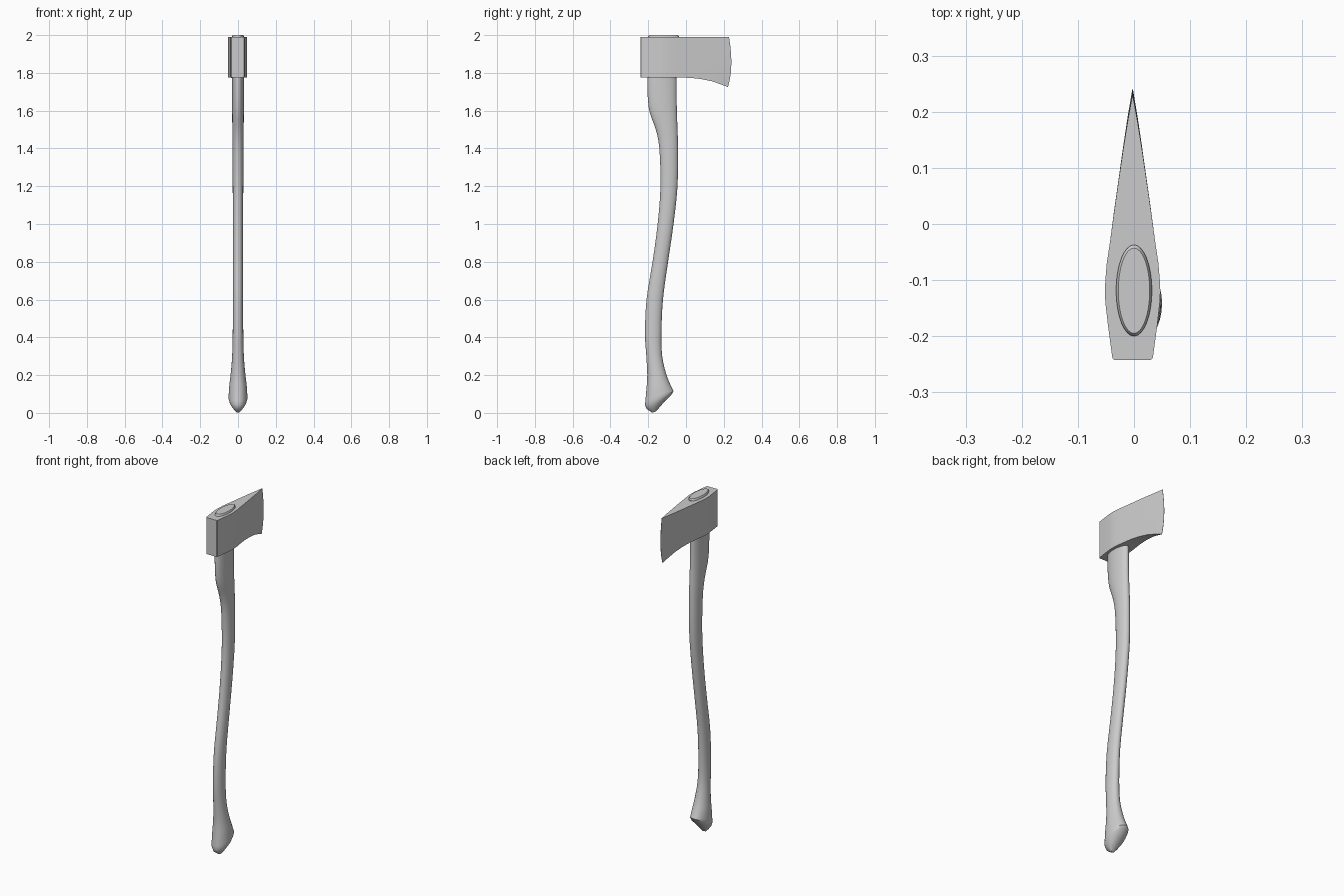
import bpy, bmesh
from math import cos, sin, pi


def finish(name, bm, angle):
    bmesh.ops.recalc_face_normals(bm, faces=bm.faces)
    me = bpy.data.meshes.new(name)
    bm.to_mesh(me)
    bm.free()
    ob = bpy.data.objects.new(name, me)
    bpy.context.collection.objects.link(ob)
    bpy.context.view_layer.objects.active = ob
    ob.select_set(True)
    bpy.ops.object.shade_smooth_by_angle(angle=angle)
    ob.select_set(False)
    return ob


def loft(bm, rings):
    """Skin closed loops of points and cap both ends."""
    loops = [[bm.verts.new(p) for p in r] for r in rings]
    n = len(loops[0])
    for a, b in zip(loops, loops[1:]):
        for i in range(n):
            j = (i + 1) % n
            bm.faces.new((a[i], a[j], b[j], b[i]))
    bm.faces.new(loops[0])
    bm.faces.new(loops[-1])


def spline(pts, steps):
    """Catmull-Rom interpolation through stations."""
    p = [pts[0]] + pts + [pts[-1]]
    out = []
    for a, b, c, d in zip(p, p[1:], p[2:], p[3:]):
        for k in range(steps):
            t = k / steps
            out.append([0.5 * (2*q + (r - o)*t + (2*o - 5*q + 4*r - s)*t*t
                               + (3*q - o - 3*r + s)*t**3)
                        for o, q, r, s in zip(a, b, c, d)])
    return out + [pts[-1]]


# Handle: back y, back z, front y, front z, half width
butt = [(-0.177, 0.001, -0.157, 0.009, 0.010),
        (-0.190, 0.008, -0.115, 0.059, 0.028),
        (-0.209, 0.022, -0.077, 0.096, 0.044)]
shaft = [(-0.217, 0.042, -0.066, 0.115, 0.050),
         (-0.210, 0.120, -0.085, 0.155, 0.047),
         (-0.205, 0.200, -0.106, 0.210, 0.039),
         (-0.210, 0.300, -0.126, 0.300, 0.031),
         (-0.217, 0.420, -0.130, 0.420, 0.028),
         (-0.209, 0.600, -0.122, 0.600, 0.027),
         (-0.177, 0.800, -0.095, 0.800, 0.027),
         (-0.150, 1.000, -0.066, 1.000, 0.027),
         (-0.135, 1.200, -0.045, 1.200, 0.028),
         (-0.141, 1.400, -0.042, 1.400, 0.029),
         (-0.160, 1.500, -0.045, 1.500, 0.030),
         (-0.192, 1.590, -0.048, 1.590, 0.031),
         (-0.203, 1.680, -0.050, 1.680, 0.031),
         (-0.204, 1.780, -0.050, 1.780, 0.031)]
eye = [(-0.200, 1.800, -0.037, 1.800, 0.032),
       (-0.200, 1.994, -0.037, 1.994, 0.032),
       (-0.195, 2.000, -0.043, 2.000, 0.028)]
N = 32
rings = []
for yb, zb, yf, zf, w in butt + spline(shaft, 3) + eye:
    ring = []
    for i in range(N):
        c, s = cos(2*pi*i/N), sin(2*pi*i/N)
        ring.append((w*s, (yb+yf)/2 + (yf-yb)/2*c, (zb+zf)/2 + (zf-zb)/2*c))
    rings.append(ring)
bm = bmesh.new()
loft(bm, rings)
finish("handle", bm, 0.7)

# Axe head: y, half thickness, underside z, share of the blade bow
head = [(-0.242, 0.033, 1.775, 0), (-0.239, 0.036, 1.775, 0),
        (-0.180, 0.044, 1.775, 0), (-0.140, 0.0485, 1.775, 0),
        (-0.120, 0.0495, 1.775, 0), (-0.100, 0.0485, 1.775, 0),
        (-0.070, 0.046, 1.775, 0), (-0.030, 0.040, 1.775, 0),
        (0.020, 0.0335, 1.774, 0.1), (0.080, 0.025, 1.768, 0.2),
        (0.140, 0.0165, 1.757, 0.4), (0.190, 0.009, 1.742, 0.7),
        (0.240, 0.0006, 1.725, 1)]
TOP, LEVELS, X0 = 1.989, 10, -0.0025
rings = []
for y, w, zb, bow in head:
    side = []
    for k in range(LEVELS + 1):
        u = k / LEVELS
        dy = bow * (2*u - 1)**2 * (0.018 - 0.006*u)
        side.append((w, y - dy, zb + (TOP - zb)*u))
    rings.append([(X0 + x, yy, z) for x, yy, z in side]
                 + [(X0 - x, yy, z) for x, yy, z in reversed(side)])
bm = bmesh.new()
loft(bm, rings)
finish("axe_head", bm, 0.5)
